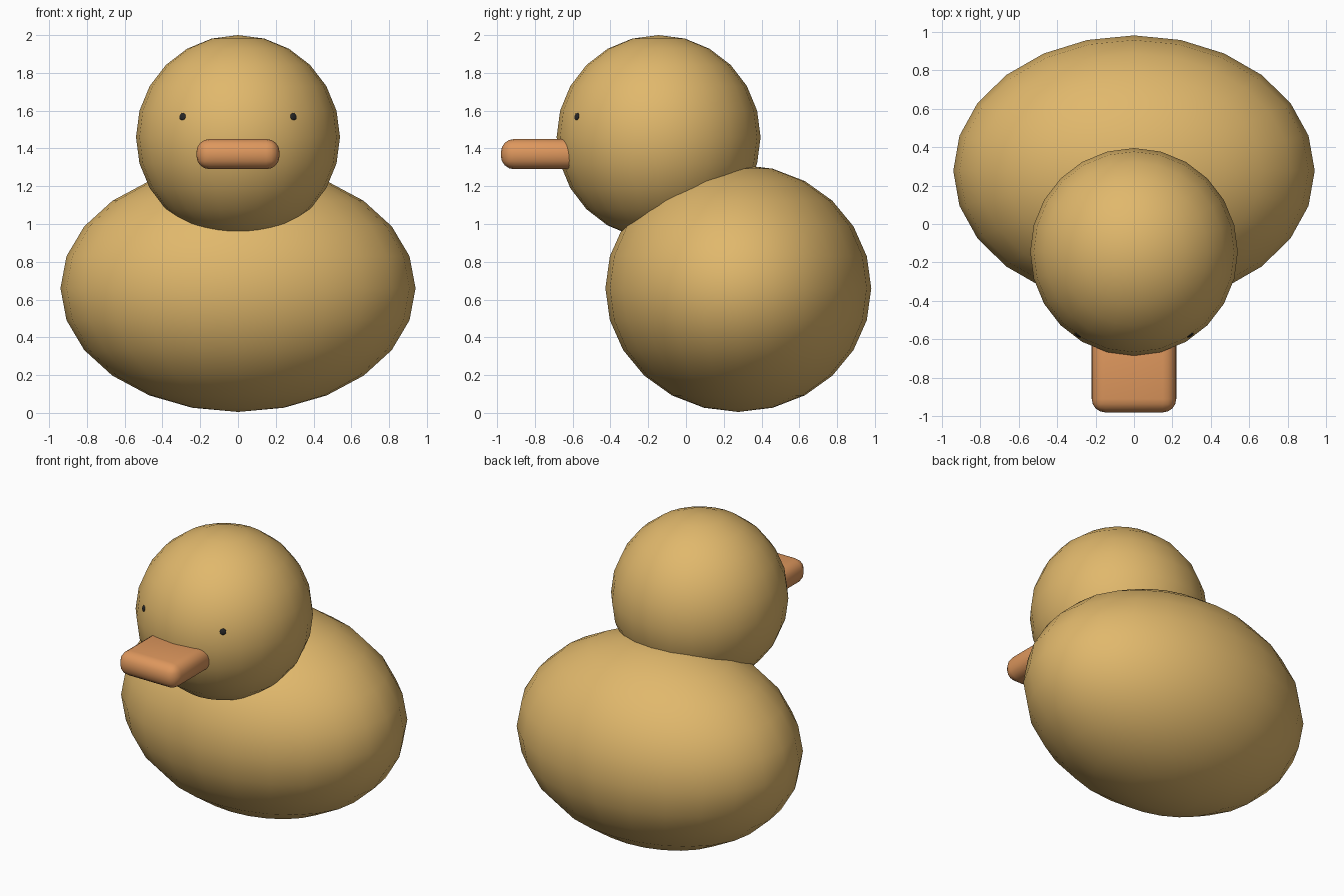
import bpy
from mathutils import Vector

if "Cube" in bpy.data.objects:
    bpy.data.objects.remove(bpy.data.objects["Cube"])


def material(name, rgb):
    m = bpy.data.materials.new(name)
    m.diffuse_color = (*rgb, 1)
    m.use_nodes = True
    m.node_tree.nodes["Principled BSDF"].inputs["Base Color"].default_value = m.diffuse_color
    return m


def ball(name, centre, radii, mat, segments=24, rings=12):
    bpy.ops.mesh.primitive_uv_sphere_add(segments=segments, ring_count=rings, radius=1, location=centre)
    ob = bpy.context.object
    ob.name = name
    ob.scale = radii
    ob.data.materials.append(mat)
    bpy.ops.object.shade_smooth()
    return ob


yellow = material("yellow", (0.75, 0.48, 0.15))
orange = material("orange", (0.73, 0.31, 0.11))
black = material("black", (0.02, 0.02, 0.02))

# Body and head
head_centre = Vector((0, -0.145, 1.46))
ball("body", (0, 0.277, 0.66), (0.94, 0.704, 0.655), yellow)
ball("head", head_centre, (0.54, 0.54, 0.54), yellow)

# Bill: rounded slab pushed into the head
bpy.ops.mesh.primitive_cube_add(size=1, location=(0, -0.755, 1.37))
bill = bpy.context.object
bill.name = "bill"
bill.scale = (0.44, 0.45, 0.16)
bpy.ops.object.transform_apply(location=False, rotation=False, scale=True)
bill.data.materials.append(orange)
bevel = bill.modifiers.new("rounding", 'BEVEL')
bevel.width = 0.07
bevel.segments = 4
bpy.ops.object.modifier_apply(modifier="rounding")
bpy.ops.object.shade_smooth_by_angle()

# Eyes: small flat buttons lying on the head
for side, label in ((-1, "left"), (1, "right")):
    out = Vector((side * 0.296, -0.437, 0.11)).normalized()
    eye = ball(label + "_eye", head_centre + out * 0.534, (0.02, 0.02, 0.007), black, 16, 8)
    eye.rotation_euler = out.to_track_quat('Z', 'Y').to_euler()
